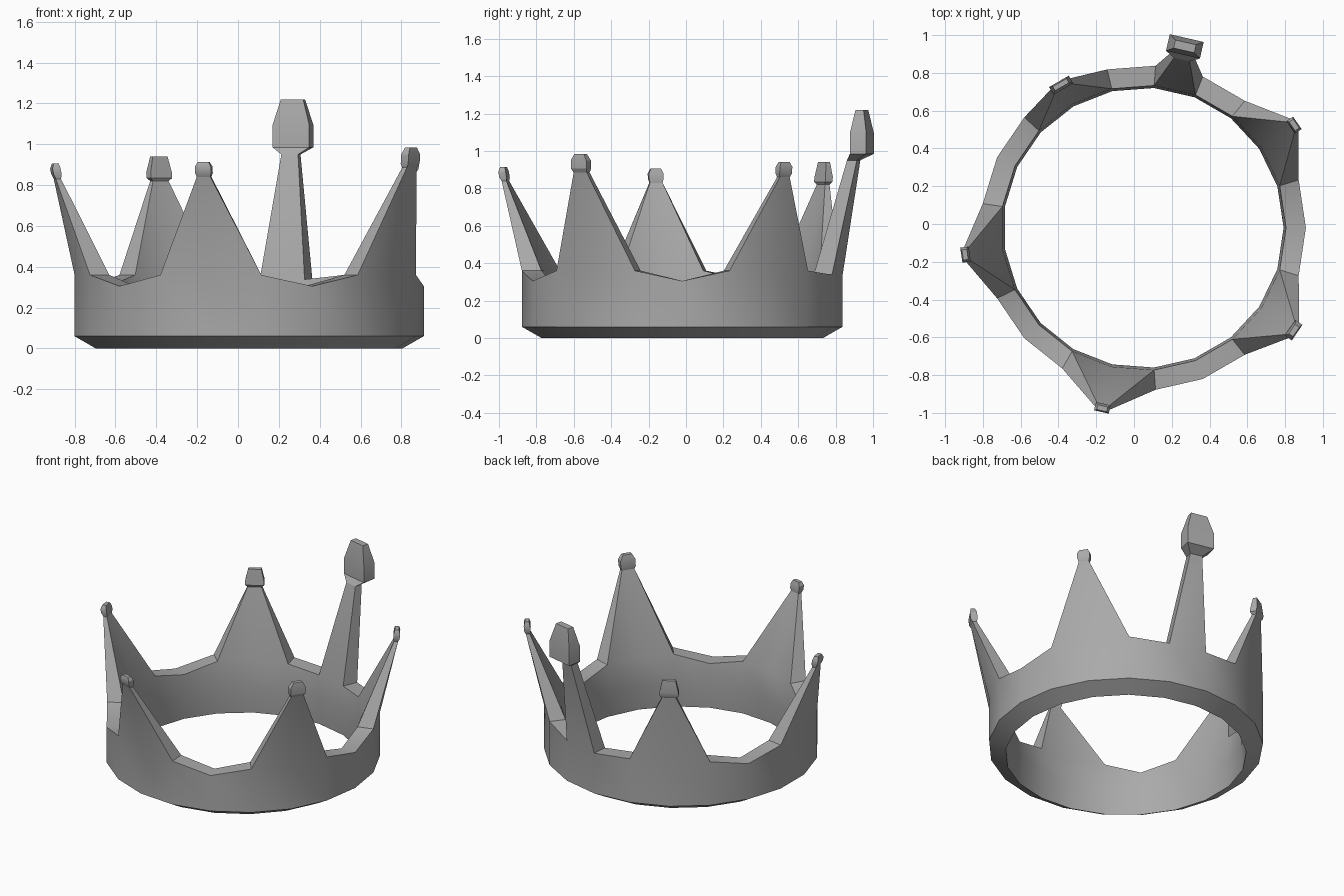
import bpy, bmesh
from math import cos, sin, tau
from mathutils import Vector

if "Cube" in bpy.data.objects:
    bpy.data.objects.remove(bpy.data.objects["Cube"])

SIDES = 21
CENTRE = Vector((0.05, -0.02, 0))
OUTER, INNER = 0.86, 0.755

grey = bpy.data.materials.new("plain grey")
grey.use_nodes = True
grey.diffuse_color = (0.4, 0.4, 0.4, 1)
grey.node_tree.nodes["Principled BSDF"].inputs["Base Color"].default_value = (0.4, 0.4, 0.4, 1)


def polar(step, radius, z, side=0.0):
    """Point at an angular step around the band, shifted sideways along the tangent."""
    a = step * tau / SIDES
    return CENTRE + Vector((cos(a) * radius - sin(a) * side,
                            sin(a) * radius + cos(a) * side, z))


def rectangle(bm, step, radius, z, half_width, half_depth):
    """Corners: outer start, outer end, inner end, inner start."""
    return [bm.verts.new(polar(step, radius + d * half_depth, z, s * half_width))
            for s, d in ((-1, 1), (1, 1), (1, -1), (-1, -1))]


def finish(bm, name):
    bmesh.ops.recalc_face_normals(bm, faces=bm.faces)
    mesh = bpy.data.meshes.new(name)
    bm.to_mesh(mesh)
    bm.free()
    mesh.materials.append(grey)
    obj = bpy.data.objects.new(name, mesh)
    bpy.context.collection.objects.link(obj)
    bpy.ops.object.select_all(action='DESELECT')
    bpy.context.view_layer.objects.active = obj
    obj.select_set(True)
    bpy.ops.object.shade_smooth_by_angle(angle=0.5)


# Spikes: middle step, tip radius, neck z, neck half width, half depth, steps spanned to each side
spikes = {
    "front": (15, 0.97, 0.84, 0.034, 0.013),
    "right": (11, 0.945, 0.83, 0.034, 0.013),
    "back_right": (7, 0.87, 0.82, 0.044, 0.014),
    "tall": (4.5, 0.94, 0.95, 0.042, 0.027),
    "back_left": (2, 0.96, 0.86, 0.032, 0.013),
    "front_left": (19, 0.955, 0.885, 0.042, 0.014),
}
# Finials: (z, radius, half width, half depth) rings above the neck
finials = {
    "front": [(0.86, 0.975, 0.04, 0.02), (0.89, 0.98, 0.04, 0.02), (0.913, 0.98, 0.027, 0.013)],
    "right": [(0.855, 0.95, 0.04, 0.02), (0.88, 0.955, 0.04, 0.02), (0.905, 0.955, 0.027, 0.013)],
    "back_right": [(0.835, 0.87, 0.06, 0.022), (0.86, 0.873, 0.06, 0.022), (0.94, 0.875, 0.042, 0.013)],
    "tall": [(0.985, 0.985, 0.092, 0.045), (1.095, 0.985, 0.092, 0.045), (1.22, 0.985, 0.056, 0.022)],
    "back_left": [(0.88, 0.963, 0.04, 0.02), (0.915, 0.966, 0.04, 0.02), (0.94, 0.966, 0.028, 0.013)],
    "front_left": [(0.905, 0.96, 0.05, 0.022), (0.95, 0.963, 0.05, 0.022), (0.985, 0.965, 0.03, 0.014)],
}

# Band: stacked rings with a chamfered foot and a wavy rim
bm = bmesh.new()
rim_height = {k: 0.305 for k in (0, 9, 13, 17)} | {4: 0.338, 5: 0.338}
rings = []
for k in range(SIDES):
    top = rim_height.get(k, 0.36)
    profile = [(OUTER, top), (OUTER, 0.06), (INNER, 0), (0.742, 0.17), (INNER, top)]
    rings.append([bm.verts.new(polar(k, r, z)) for r, z in profile])
for k in range(SIDES):
    a, b = rings[k], rings[(k + 1) % SIDES]
    for i in range(4):
        bm.faces.new((a[i], a[i + 1], b[i + 1], b[i]))

# Spikes grown from the rim
covered = set()
for step, radius, z, half_width, half_depth in spikes.values():
    narrow = step != int(step)
    base = [int(step), int(step) + 1] if narrow else [step - 1, step, step + 1]
    covered.update(base[:-1])
    neck = rectangle(bm, step, radius, z, half_width, half_depth)
    for level, n0, n1 in ((0, neck[0], neck[1]), (4, neck[3], neck[2])):
        row = [rings[k % SIDES][level] for k in base]
        if narrow:
            bm.faces.new((*row, n1, n0))
        else:
            bm.faces.new((row[0], row[1], n0))
            bm.faces.new((row[1], n1, n0))
            bm.faces.new((row[1], row[2], n1))
    for k, outer, inner in ((base[0], neck[0], neck[3]), (base[-1], neck[1], neck[2])):
        bm.faces.new((rings[k % SIDES][0], outer, inner, rings[k % SIDES][4]))
    bm.faces.new(neck)

# Open rim between spikes
for k in range(SIDES):
    if k not in covered:
        a, b = rings[k], rings[(k + 1) % SIDES]
        bm.faces.new((a[0], b[0], b[4], a[4]))
finish(bm, "crown_band")

# Faceted finials on the spike tips
for name, levels in finials.items():
    step, radius, z, half_width, half_depth = spikes[name]
    bm = bmesh.new()
    stack = [rectangle(bm, step, radius, z, half_width, half_depth)]
    stack += [rectangle(bm, step, r, h, w, d) for h, r, w, d in levels]
    for low, high in zip(stack, stack[1:]):
        for i in range(4):
            j = (i + 1) % 4
            bm.faces.new((low[i], low[j], high[j], high[i]))
    bm.faces.new(stack[0])
    bm.faces.new(stack[-1])
    finish(bm, name + "_finial")
